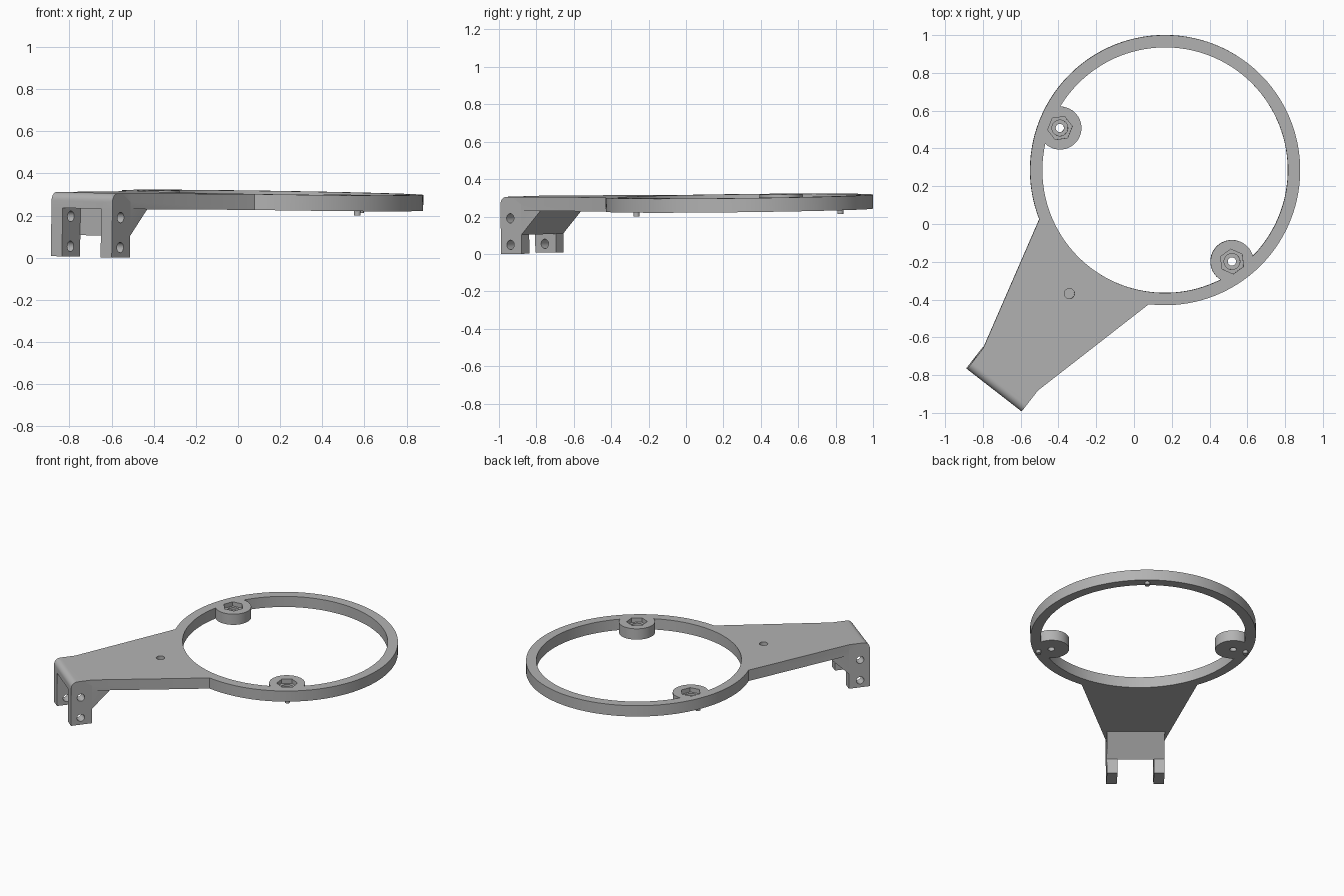
import bpy, bmesh, math
from mathutils import Matrix, Vector

cube = bpy.data.objects.get("Cube")
if cube:
    bpy.data.objects.remove(cube, do_unlink=True)

grey = bpy.data.materials.new("plain_grey")
grey.use_nodes = True
grey.diffuse_color = (0.45, 0.45, 0.45, 1)
grey.node_tree.nodes["Principled BSDF"].inputs["Base Color"].default_value = grey.diffuse_color

# Local frame: origin at the ring centre on the top face, x runs out along the arm
RING_OUT, RING_IN, THICK = 0.715, 0.65, 0.075
HALF, TIP, LEG_BACK, LEG_T = 0.183, 1.475, 1.335, 0.067
LEG_END = -0.305
BOSS_R, BOSS_AT = 0.114, 0.6
frame = (Matrix.Translation((0.165, 0.285, 0.309))
         @ Matrix.Rotation(math.atan2(-0.79, -0.613), 4, 'Z')
         @ Matrix.Rotation(-0.0196, 4, 'X'))


def prism(name, points, lo, hi, side=False):
    """Extrude a plan outline upward, or a side outline across the arm."""
    def place(p, d):
        return Vector((p[0], d, p[1])) if side else Vector((p[0], p[1], d))
    bm = bmesh.new()
    face = bm.faces.new([bm.verts.new(place(p, lo)) for p in points])
    new = bmesh.ops.extrude_face_region(bm, geom=[face])["geom"]
    shift = place((0, 0), hi - lo)
    bmesh.ops.translate(bm, vec=shift, verts=[v for v in new if isinstance(v, bmesh.types.BMVert)])
    bmesh.ops.recalc_face_normals(bm, faces=bm.faces)
    mesh = bpy.data.meshes.new(name)
    bm.to_mesh(mesh)
    bm.free()
    mesh.materials.append(grey)
    obj = bpy.data.objects.new(name, mesh)
    bpy.context.collection.objects.link(obj)
    return obj


def circle(r, sides=32, centre=(0, 0), turn=0.0):
    return [(centre[0] + r * math.cos(turn + math.tau * i / sides),
             centre[1] + r * math.sin(turn + math.tau * i / sides)) for i in range(sides)]


def activate(obj):
    bpy.ops.object.select_all(action='DESELECT')
    obj.select_set(True)
    bpy.context.view_layer.objects.active = obj


def combine(body, tool, operation):
    tool.hide_render = True
    activate(body)
    mod = body.modifiers.new("combine", 'BOOLEAN')
    mod.operation, mod.solver, mod.object = operation, 'EXACT', tool
    bpy.ops.object.modifier_apply(modifier=mod.name)
    bpy.data.objects.remove(tool, do_unlink=True)


def end_profile(bottom, r=0.04):
    """Side outline of the arm end with a rounded top front edge."""
    arc = [(TIP - r + r * math.sin(a), -r + r * math.cos(a))
           for a in (math.pi / 2 * i / 8 for i in range(9))]
    return [(LEG_BACK, bottom), (LEG_BACK, 0)] + arc + [(TIP, bottom)]


# Ring and flared arm
body = prism("ring_bracket", circle(RING_OUT, 128), -THICK, 0)
half_arm = [(0.5, 0.3), (0.613, 0.367), (LEG_BACK, HALF), (1.4, HALF)]
arm = half_arm + [(x, -y) for x, y in reversed(half_arm)]
combine(body, prism("arm", arm, -THICK, 0), 'UNION')
combine(body, prism("ring_opening", circle(RING_IN, 128), -1, 1), 'DIFFERENCE')

# Rounded arm end, two legs and the sloped gusset behind them
combine(body, prism("arm_end", end_profile(-THICK), -HALF, HALF, True), 'UNION')
gusset = [(LEG_BACK + 0.002, -0.204), (LEG_BACK + 0.002, -0.04), (1.2, -0.04), (1.2, -0.07)]
combine(body, prism("gusset", gusset, -HALF, HALF, True), 'UNION')
for lo, hi in ((-HALF, LEG_T - HALF), (HALF - LEG_T, HALF)):
    combine(body, prism("leg", end_profile(LEG_END), lo, hi, True), 'UNION')

# Bosses with nut pocket, counterbore and through hole
boss_angles = [math.radians(s * 74) for s in (-1, 1)]
for a in boss_angles:
    c = (BOSS_AT * math.cos(a), BOSS_AT * math.sin(a))
    combine(body, prism("boss", circle(BOSS_R, 48, c, a), -THICK, 0), 'UNION')
    combine(body, prism("nut_pocket", circle(0.066, 6, c, a + math.pi / 6), -0.03, 0.1), 'DIFFERENCE')
    combine(body, prism("counterbore", circle(0.042, 32, c), -0.045, 0.1), 'DIFFERENCE')
    combine(body, prism("screw_hole", circle(0.022, 24, c), -1, 0.1), 'DIFFERENCE')

# Blind hole in the arm and bolt holes through both legs
combine(body, prism("arm_hole", circle(0.027, 24, (0.827, 0)), -0.04, 0.1), 'DIFFERENCE')
for z in (-0.115, -0.257):
    combine(body, prism("leg_hole", circle(0.025, 24, (TIP - 0.065, z)), -1, 1, True), 'DIFFERENCE')

# Small locating pegs under the ring
parts = [body]
for a, label in zip(boss_angles + [math.pi], ("left_side", "right_side", "far")):
    mid = (RING_OUT + RING_IN) / 2
    c = (mid * math.cos(a), mid * math.sin(a))
    parts.append(prism(label + "_peg", circle(0.016, 24, c), -THICK - 0.021, -THICK + 0.01))

for obj in parts:
    obj.matrix_world = frame
    activate(obj)
    bpy.ops.object.shade_smooth_by_angle(angle=math.radians(30))
